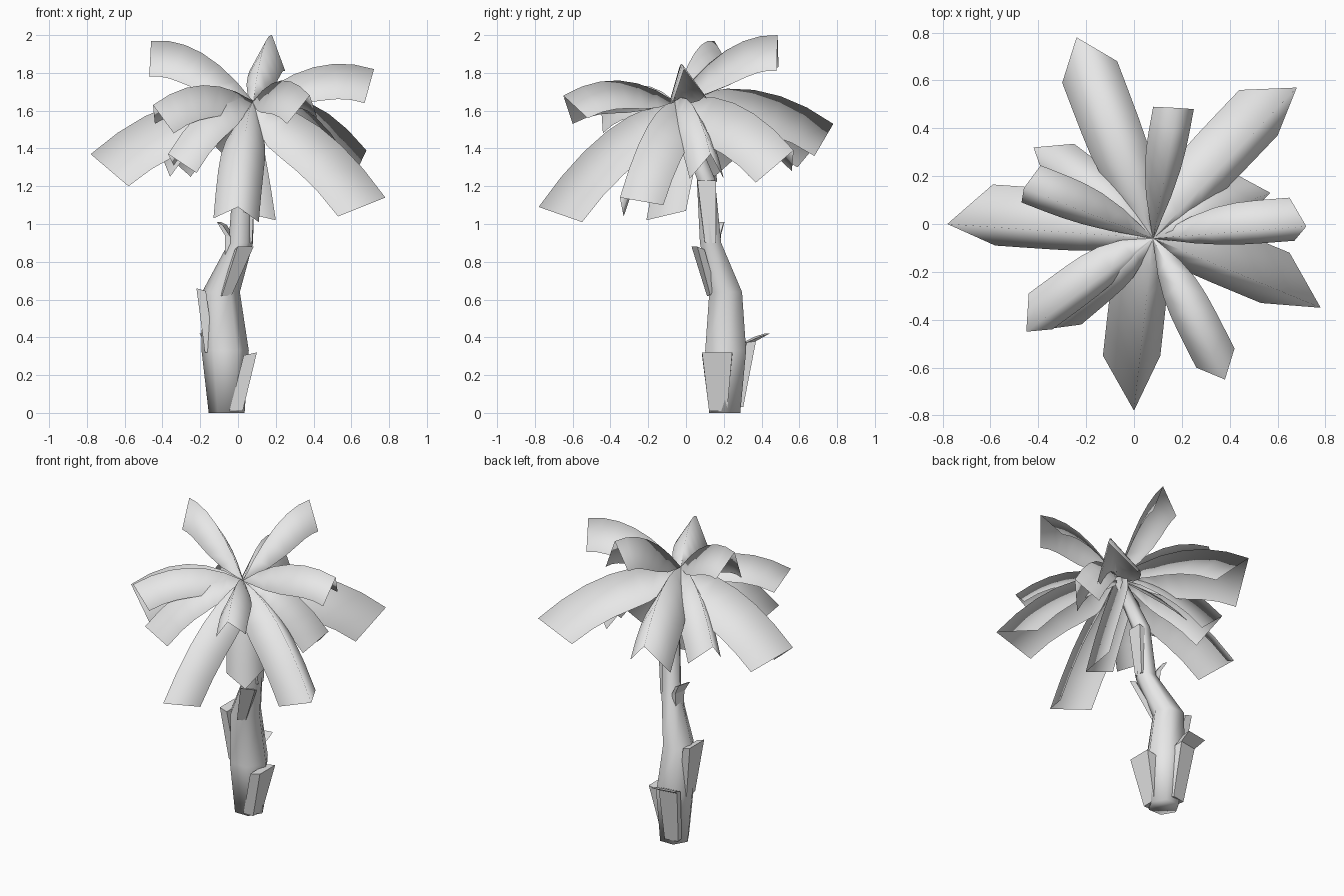
import bpy, bmesh, math
from mathutils import Vector

if "Cube" in bpy.data.objects:
    bpy.data.objects.remove(bpy.data.objects["Cube"], do_unlink=True)

UP = Vector((0, 0, 1))
CROWN = Vector((0.08, -0.06, 1.65))

grey = bpy.data.materials.new("plain_grey")
grey.use_nodes = True
grey.diffuse_color = (0.8, 0.8, 0.8, 1)
grey.node_tree.nodes["Principled BSDF"].inputs["Base Color"].default_value = (0.8, 0.8, 0.8, 1)


def add_object(name, bm, smooth):
    mesh = bpy.data.meshes.new(name)
    bm.to_mesh(mesh)
    bm.free()
    mesh.materials.append(grey)
    for face in mesh.polygons:
        face.use_smooth = smooth
    obj = bpy.data.objects.new(name, mesh)
    bpy.context.collection.objects.link(obj)
    return obj


def loft(name, rings, smooth):
    """Join closed rings of points into a capped solid."""
    bm = bmesh.new()
    loops = [[bm.verts.new(p) for p in ring] for ring in rings]
    n = len(loops[0])
    for low, high in zip(loops, loops[1:]):
        for i in range(n):
            j = (i + 1) % n
            bm.faces.new((low[i], low[j], high[j], high[i]))
    bm.faces.new(loops[0][::-1])
    bm.faces.new(loops[-1])
    bmesh.ops.recalc_face_normals(bm, faces=bm.faces)
    return add_object(name, bm, smooth)


def frond(name, tip, left, right, arch, steps=6):
    """Folded leaf: an arched ridge with two sides that hang from it."""
    tip, left, right = Vector(tip), Vector(left), Vector(right)
    control = (CROWN + tip) / 2 + UP * arch

    def frame(t):
        ridge = CROWN * (1 - t) ** 2 + control * 2 * t * (1 - t) + tip * t * t
        along = ((control - CROWN) * (1 - t) + (tip - control) * t).normalized()
        side = UP.cross(tip - CROWN).normalized()
        return ridge, (along, side, along.cross(side))

    end_axes = frame(1)[1]
    if (left - right).dot(end_axes[1]) < 0:
        left, right = right, left
    offsets = [[(p - tip).dot(a) for a in end_axes] for p in (left, right)]
    bm = bmesh.new()
    rows = []
    for i in range(steps + 1):
        t = i / steps
        ridge, axes = frame(t)
        spread = 0.04 + 0.96 * (1 - (1 - t) ** 5)
        edges = [ridge + sum((a * k for a, k in zip(axes, off)), Vector()) * spread
                 for off in offsets]
        rows.append([bm.verts.new(p) for p in (edges[0], ridge, edges[1])])
    for near, far in zip(rows, rows[1:]):
        for k in range(2):
            bm.faces.new((near[k + 1], far[k + 1], far[k], near[k]))
    return add_object(name, bm, True)


def bark_scale(name, path, angle, width, thick):
    """Old leaf base: a wedge that widens upwards and leans off the trunk."""
    out = Vector((math.cos(math.radians(angle)), math.sin(math.radians(angle)), 0))
    side = UP.cross(out)
    rings = []
    for i, p in enumerate(path):
        f = i / (len(path) - 1)
        outer = Vector(p)
        half = side * width * (0.3 + 0.2 * f)
        inner = outer - out * thick - UP * 0.015 * f
        rings.append([outer + half, outer - half, inner - half, inner + half])
    return loft(name, rings, False)


# Trunk: bent, six-sided stem as (x, y, z, radius)
stem = [(-0.06, 0.205, 0, 0.095), (-0.068, 0.21, 0.33, 0.125),
        (-0.09, 0.21, 0.64, 0.1), (0.015, 0.13, 0.9, 0.065),
        (0.03, 0.105, 1.24, 0.055), (0.08, -0.05, 1.63, 0.04)]
loft("trunk", [[(x + r * math.cos(k * math.pi / 3), y + r * math.sin(k * math.pi / 3), z)
                for k in range(6)] for x, y, z, r in stem], True)

# Bark scales up the trunk
bark_scale("bark_scale_low_left", [(0.025, 0.17, 0.01), (0.1, 0.165, 0.32)], 0, 0.16, 0.07)
bark_scale("bark_scale_low_back", [(-0.1, 0.295, 0.03), (-0.12, 0.36, 0.38),
                                   (-0.13, 0.43, 0.42)], 100, 0.15, 0.05)
bark_scale("bark_scale_mid_right", [(-0.175, 0.2, 0.32), (-0.22, 0.2, 0.66)], 180, 0.15, 0.05)
bark_scale("bark_scale_mid_front", [(-0.06, 0.12, 0.62), (0.04, 0.045, 0.88)], 290, 0.09, 0.04)
bark_scale("bark_scale_high_right", [(-0.06, 0.15, 0.8), (-0.06, 0.15, 0.94),
                                     (-0.1, 0.16, 1.01)], 165, 0.09, 0.03)
bark_scale("bark_scale_high_left", [(0.075, 0.13, 0.9), (0.09, 0.11, 1.23)], 0, 0.1, 0.04)

# Large drooping fronds: tip of the ridge, then the two end corners
large = {
    "front": ((0, -0.78, 1.09), (-0.13, -0.55, 1.03), (0.11, -0.55, 1.01)),
    "left_front": ((0.78, -0.35, 1.14), (0.65, -0.12, 1.1), (0.53, -0.33, 1.04)),
    "left": ((0.57, 0.13, 1.37), (0.44, 0.2, 1.24), (0.46, 0.02, 1.24)),
    "left_back": ((0.68, 0.57, 1.39), (0.44, 0.56, 1.28), (0.6, 0.37, 1.22)),
    "back": ((-0.24, 0.78, 1.53), (-0.07, 0.68, 1.36), (-0.3, 0.59, 1.3)),
    "right_back": ((-0.42, 0.32, 1.4), (-0.25, 0.335, 1.25), (-0.36, 0.15, 1.25)),
    "right": ((-0.78, 0, 1.37), (-0.59, 0.165, 1.22), (-0.58, -0.09, 1.2)),
    "right_front": ((-0.37, -0.44, 1.37), (-0.34, -0.26, 1.31), (-0.22, -0.42, 1.27)),
}
for place, points in large.items():
    frond("large_frond_" + place, *points, arch=0.24)

# Small raised fronds
small = {
    "left": ((0.72, -0.01, 1.82), (0.65, 0.11, 1.66), (0.67, -0.07, 1.64)),
    "front": ((0.38, -0.65, 1.68), (0.26, -0.6, 1.53), (0.42, -0.52, 1.56)),
    "right_front": ((-0.45, -0.45, 1.63), (-0.44, -0.29, 1.53), (-0.34, -0.44, 1.48)),
    "right": ((-0.46, 0.15, 1.97), (-0.39, 0.245, 1.81), (-0.47, 0.09, 1.78)),
    "back": ((0.18, 0.485, 2), (0.08, 0.49, 1.83), (0.25, 0.48, 1.81)),
}
for place, points in small.items():
    frond("small_frond_" + place, *points, arch=0.19)

# Old frond hanging beside the trunk
frond("hanging_frond", (0.2, -0.21, 1.02), (0.19, 0, 1.07), (0.03, -0.16, 1.06), arch=0.1)
